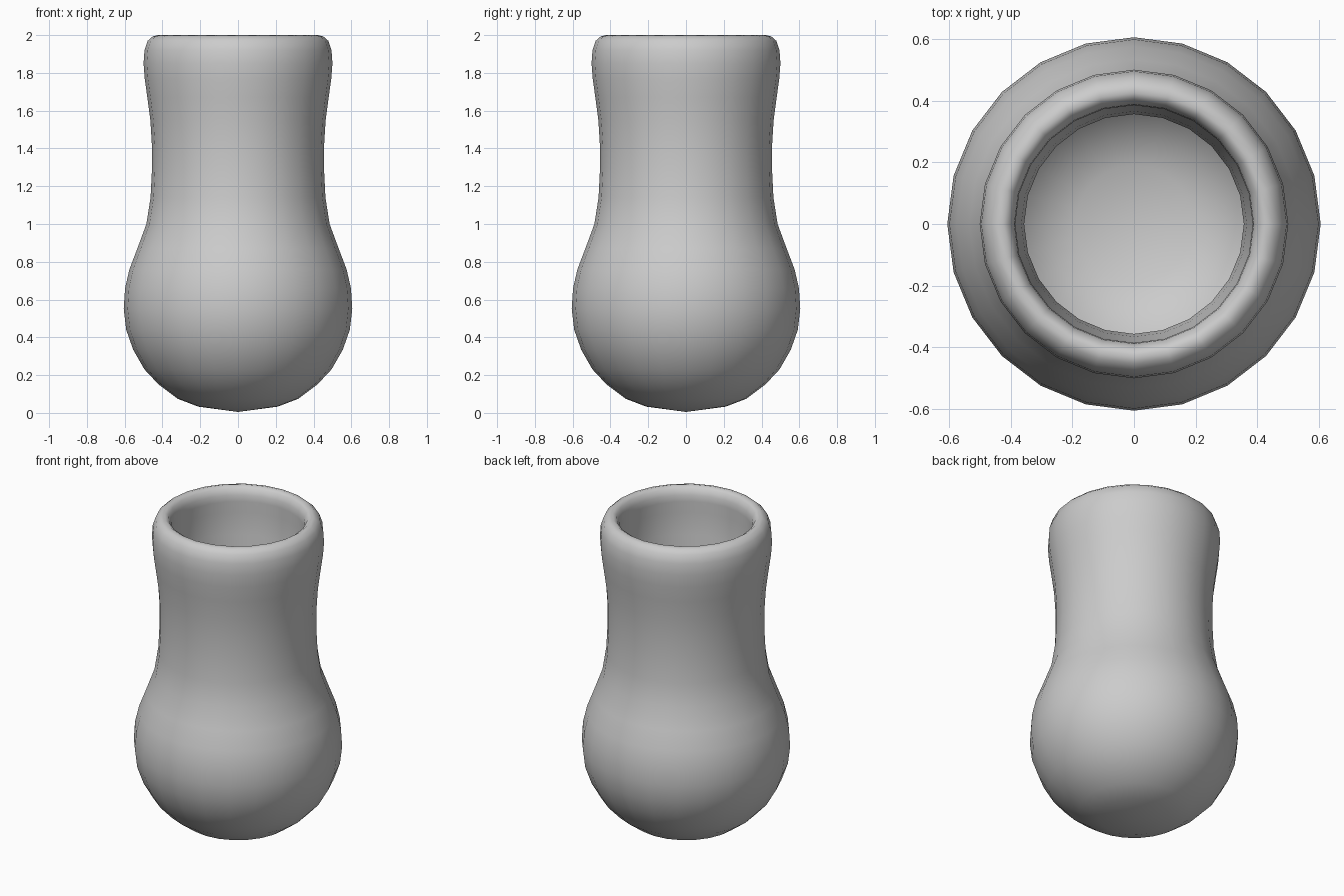
import bpy, bmesh, math

SIDES = 24

# Outer wall from the base point up to the lip (radius, height)
outer = [(0, 0.005), (0.21, 0.033), (0.32, 0.075), (0.42, 0.15), (0.495, 0.23),
         (0.555, 0.335), (0.592, 0.44), (0.605, 0.55), (0.598, 0.66),
         (0.575, 0.76), (0.533, 0.87), (0.485, 1.0), (0.463, 1.14),
         (0.455, 1.3), (0.456, 1.42), (0.464, 1.55), (0.48, 1.67),
         (0.494, 1.77), (0.5, 1.85)]
# Rounded lip
lip = [(0.495, 1.92), (0.478, 1.97), (0.452, 1.993), (0.425, 2.0),
       (0.403, 1.985), (0.388, 1.95), (0.385, 1.91)]
# Inner wall down to the inside of the base
inner = [(0.39, 1.84), (0.38, 1.7), (0.365, 1.55), (0.356, 1.42), (0.356, 1.3),
         (0.365, 1.13), (0.39, 0.98), (0.44, 0.83), (0.482, 0.72),
         (0.499, 0.63), (0.505, 0.55), (0.495, 0.47), (0.46, 0.37),
         (0.41, 0.29), (0.355, 0.225), (0.28, 0.165), (0.19, 0.13), (0, 0.105)]

# Lathe the closed section around z
bm = bmesh.new()
verts = [bm.verts.new((r, 0, z)) for r, z in outer + lip + inner]
edges = [bm.edges.new(pair) for pair in zip(verts, verts[1:])]
bmesh.ops.spin(bm, geom=verts + edges, cent=(0, 0, 0), axis=(0, 0, 1),
               angle=math.tau, steps=SIDES, use_duplicate=False)
bmesh.ops.remove_doubles(bm, verts=bm.verts[:], dist=1e-4)
bmesh.ops.recalc_face_normals(bm, faces=bm.faces[:])
for face in bm.faces:
    face.smooth = True

mesh = bpy.data.meshes.new("vase")
bm.to_mesh(mesh)
bm.free()
vase = bpy.data.objects.new("vase", mesh)
bpy.context.collection.objects.link(vase)
